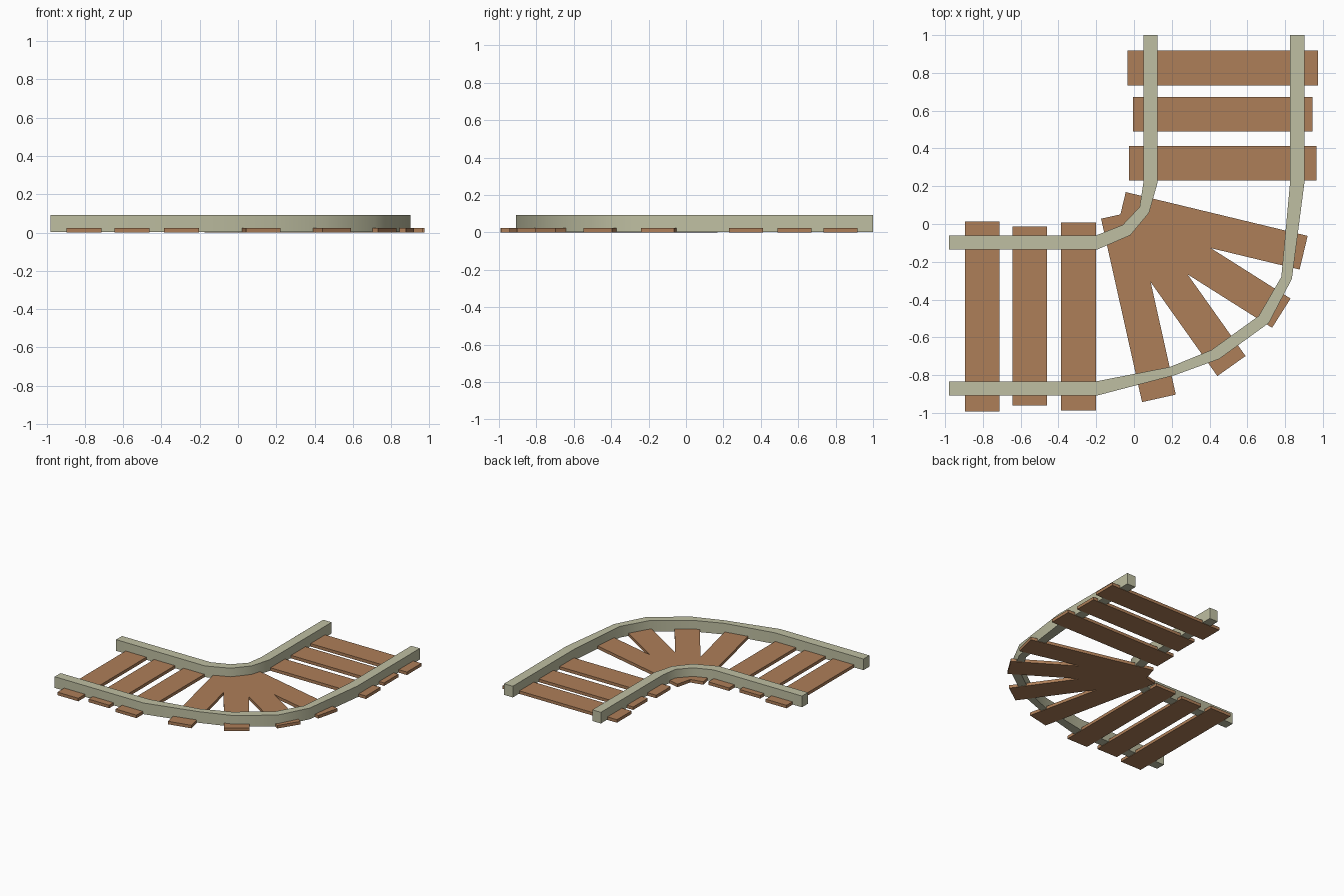
import bpy, bmesh, math
from mathutils import Vector

if "Cube" in bpy.data.objects:
    bpy.data.objects.remove(bpy.data.objects["Cube"])


def material(name, rgb):
    m = bpy.data.materials.new(name)
    m.diffuse_color = (*rgb, 1)
    m.use_nodes = True
    m.node_tree.nodes["Principled BSDF"].inputs["Base Color"].default_value = m.diffuse_color
    return m


WOOD = material("brown wood", (0.42, 0.21, 0.098))
METAL = material("pale grey green metal", (0.52, 0.52, 0.36))


def finish(name, bm, mat, smooth=False):
    bmesh.ops.recalc_face_normals(bm, faces=bm.faces)
    me = bpy.data.meshes.new(name)
    bm.to_mesh(me)
    bm.free()
    me.materials.append(mat)
    if smooth:
        me.shade_smooth()
        me.set_sharp_from_angle(angle=math.radians(40))
    ob = bpy.data.objects.new(name, me)
    bpy.context.collection.objects.link(ob)
    return ob


def rail(name, left, right, z0=0.003, z1=0.092):
    """Box section swept between two matching edge lines."""
    bm = bmesh.new()
    rings = [[bm.verts.new((p[0], p[1], z)) for p, z in
              ((a, z0), (b, z0), (b, z1), (a, z1))] for a, b in zip(left, right)]
    for r, s in zip(rings, rings[1:]):
        for i in range(4):
            j = (i + 1) % 4
            bm.faces.new((r[i], r[j], s[j], s[i]))
    bm.faces.new(rings[0])
    bm.faces.new(rings[-1][::-1])
    return finish(name, bm, METAL, True)


def tie(name, start, end, width=0.183, height=0.024):
    """Flat plank running from start to end."""
    a, b = Vector(start), Vector(end)
    d = (b - a).normalized()
    n = Vector((-d.y, d.x)) * width / 2
    bm = bmesh.new()
    base = bm.faces.new([bm.verts.new((p.x, p.y, 0)) for p in (a - n, b - n, b + n, a + n)])
    ext = bmesh.ops.extrude_face_region(bm, geom=[base], use_keep_orig=True)
    for v in ext["geom"]:
        if isinstance(v, bmesh.types.BMVert):
            v.co.z = height
    return finish(name, bm, WOOD)


# Rails
rail("inner_rail",
     [(-0.98, -0.06), (-0.20, -0.06), (-0.06, -0.005), (0.03, 0.09), (0.05, 0.22), (0.05, 1)],
     [(-0.98, -0.135), (-0.195, -0.135), (-0.02, -0.06), (0.08, 0.06), (0.125, 0.22), (0.125, 1)])
rail("outer_rail",
     [(-0.98, -0.833), (-0.20, -0.833), (0.19, -0.757), (0.41, -0.667), (0.66, -0.487),
      (0.78, -0.28), (0.826, 0.217), (0.826, 1)],
     [(-0.98, -0.908), (-0.195, -0.908), (0.217, -0.80), (0.45, -0.715), (0.714, -0.524),
      (0.836, -0.29), (0.902, 0.217), (0.902, 1)])

# Straight ties on the two legs of the bend
for i, (x, y0, y1) in enumerate([(-0.804, -0.993, 0.014), (-0.553, -0.962, -0.014),
                                 (-0.294, -0.988, 0.009)]):
    tie(f"left_tie_{i + 1}", (x, y0), (x, y1))
for i, (y, x0, x1) in enumerate([(0.826, -0.034, 0.974), (0.58, -0.005, 0.945),
                                 (0.321, -0.026, 0.966)]):
    tie(f"back_tie_{i + 1}", (x0, y), (x1, y))

# Fanned ties in the curve
for i, (a, b) in enumerate([((-0.085, 0.048), (0.132, -0.923)),
                            ((-0.057, 0.055), (0.516, -0.752)),
                            ((-0.057, 0.057), (0.78, -0.472)),
                            ((-0.065, 0.08), (0.898, -0.152))]):
    tie(f"curve_tie_{i + 1}", a, b)
